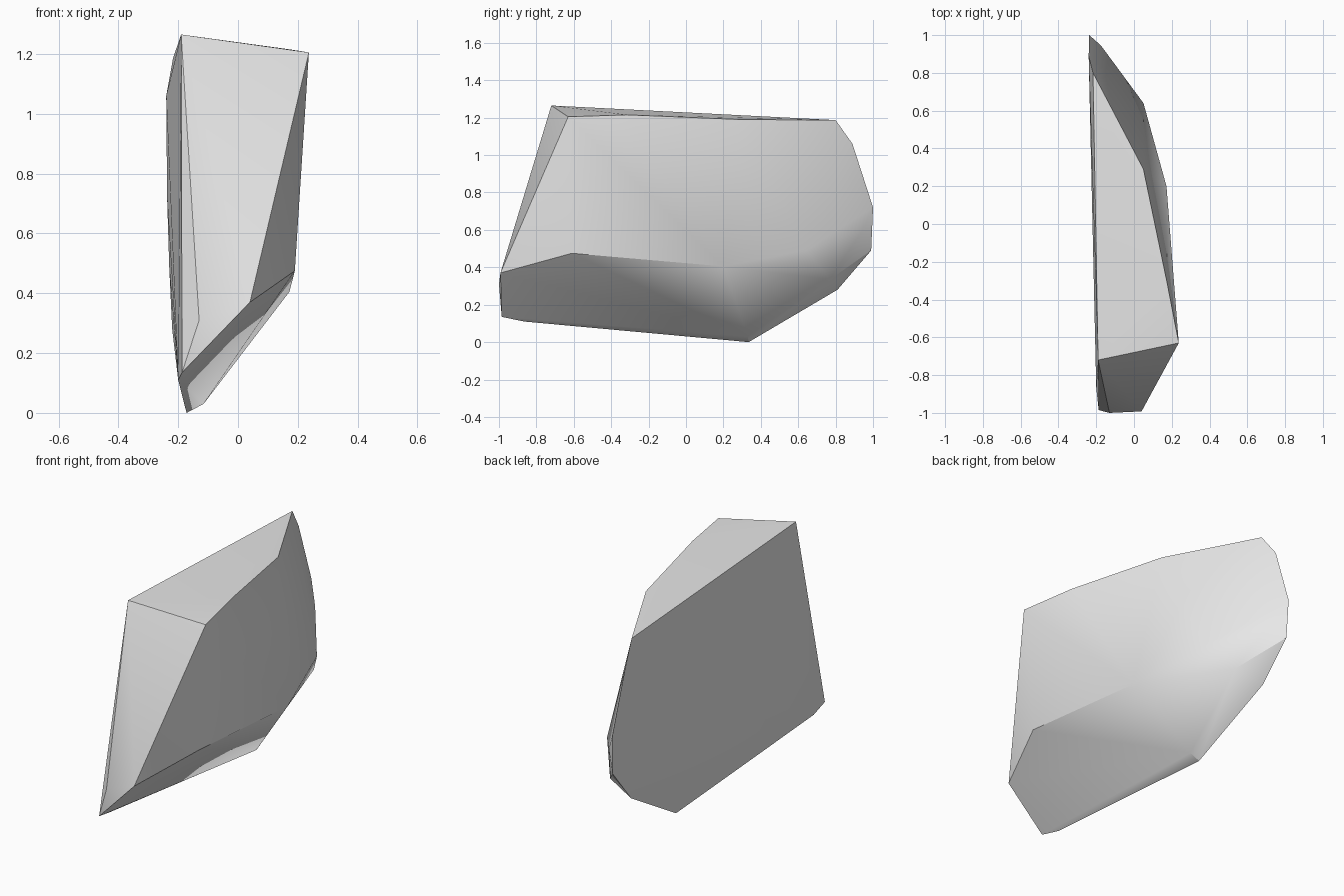
import bpy
import bmesh
import math

# Remove the default cube
cube = bpy.data.objects.get("Cube")
if cube:
    bpy.data.objects.remove(cube, do_unlink=True)

# Stone material
stone = bpy.data.materials.new("stone_grey")
stone.use_nodes = True
grey = (0.8, 0.8, 0.8, 1)
stone.diffuse_color = grey
stone.node_tree.nodes["Principled BSDF"].inputs["Base Color"].default_value = grey

# Corners of the chipped slab, grouped by region
top = [(-.19, -.72, 1.265), (.237, -.63, 1.205), (.175, -.31, 1.215),
       (.05, .29, 1.19), (-.217, .8, 1.187)]
back = [(-.24, .89, 1.06), (-.237, 1, .72), (-.23, .99, .49),
        (-.175, .945, .6), (-.22, .81, .28)]
flank = [(.19, -.61, .475), (.172, .2, .405), (.05, .64, .49),
         (-.06, .77, .335)]
front = [(.04, -.992, .37), (-.13, -1, .31), (-.187, -.985, .135)]
base = [(-.2, -.865, .11), (-.172, .335, 0), (-.115, .33, .03)]

# Wrap the corners in a convex hull
bm = bmesh.new()
for co in top + back + flank + front + base:
    bm.verts.new(co)
bmesh.ops.convex_hull(bm, input=bm.verts[:])
loose = [v for v in bm.verts if not v.link_faces]
bmesh.ops.delete(bm, geom=loose, context='VERTS')
bmesh.ops.recalc_face_normals(bm, faces=bm.faces[:])

mesh = bpy.data.meshes.new("rock_slab")
bm.to_mesh(mesh)
bm.free()
mesh.materials.append(stone)
rock = bpy.data.objects.new("rock_slab", mesh)
bpy.context.collection.objects.link(rock)

# Smooth the gentle bends, keep the hard breaks
bpy.ops.object.select_all(action='DESELECT')
rock.select_set(True)
bpy.context.view_layer.objects.active = rock
bpy.ops.object.shade_smooth_by_angle(angle=math.radians(30))
